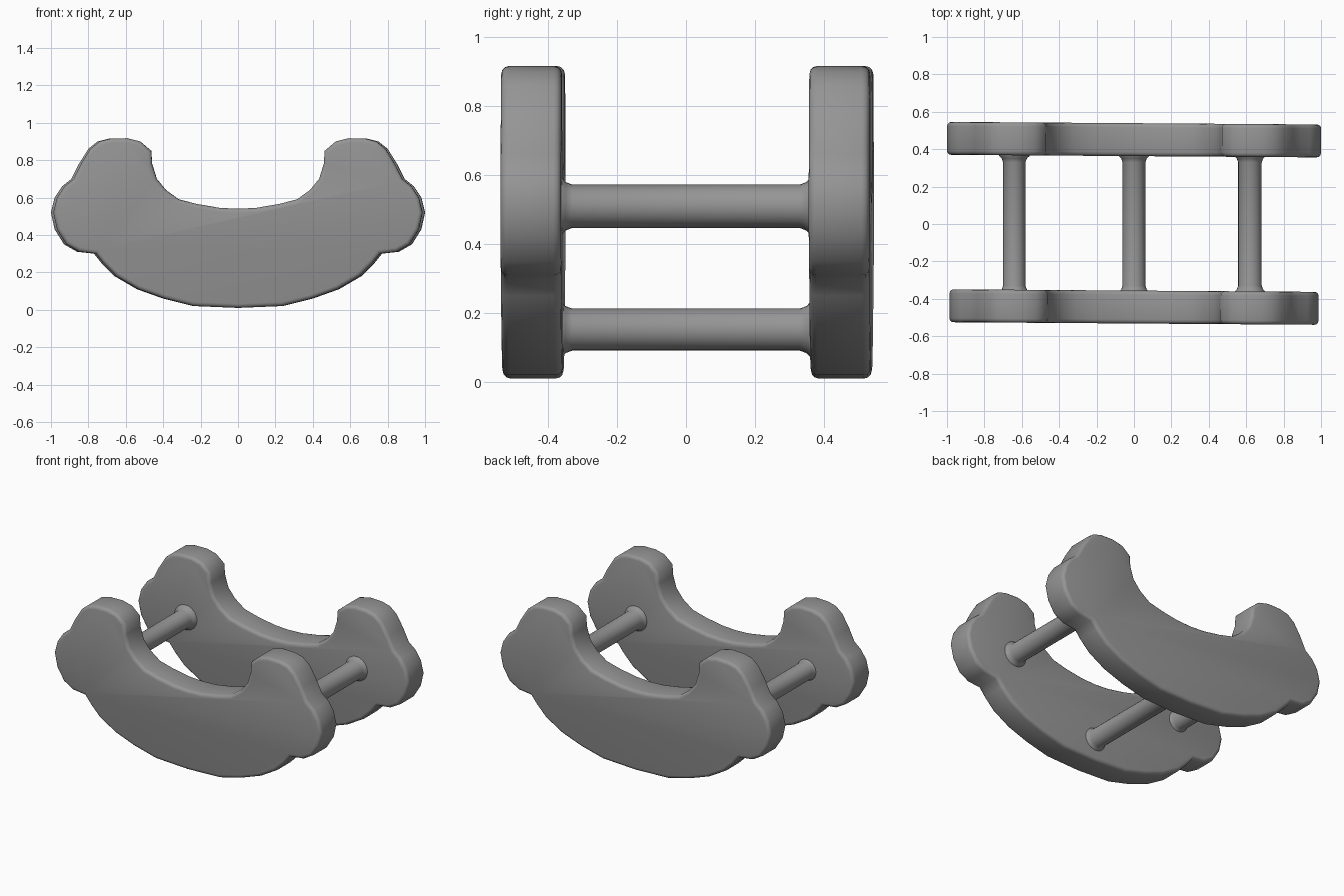
import bpy
import bmesh
import math
from mathutils import Matrix

cube = bpy.data.objects.get("Cube")
if cube:
    bpy.data.objects.remove(cube, do_unlink=True)

grey = bpy.data.materials.new("plain grey")
grey.use_nodes = True
colour = (0.3, 0.3, 0.3, 1)
grey.diffuse_color = colour
grey.node_tree.nodes["Principled BSDF"].inputs["Base Color"].default_value = colour

# Right half of the rocker outline, from bottom middle to top middle
HALF = [(0, .01), (.24, .02), (.4, .06), (.54, .11), (.66, .18), (.73, .25),
        (.77, .3), (.86, .31), (.93, .35), (.98, .43), (1, .52), (.98, .6),
        (.94, .66), (.89, .7), (.85, .78), (.8, .86), (.75, .9), (.69, .915),
        (.6, .917), (.53, .9), (.47, .85), (.465, .78), (.44, .7), (.39, .64),
        (.32, .59), (.22, .565), (.1, .545), (0, .54)]


def finish(bm, name):
    bmesh.ops.recalc_face_normals(bm, faces=bm.faces)
    mesh = bpy.data.meshes.new(name)
    bm.to_mesh(mesh)
    bm.free()
    mesh.materials.append(grey)
    obj = bpy.data.objects.new(name, mesh)
    bpy.context.collection.objects.link(obj)
    return obj


def smooth(obj, angle):
    bpy.ops.object.select_all(action='DESELECT')
    obj.select_set(True)
    bpy.context.view_layer.objects.active = obj
    bpy.ops.object.shade_smooth_by_angle(angle=math.radians(angle))


def rocker(name, y, width):
    # Mirrored outline, extruded through the panel thickness
    outline = HALF + [(-x, z) for x, z in HALF[-2:0:-1]]
    bm = bmesh.new()
    face = bm.faces.new([bm.verts.new((x * width, -.088, z)) for x, z in outline])
    result = bmesh.ops.extrude_face_region(bm, geom=[face])
    moved = [v for v in result["geom"] if isinstance(v, bmesh.types.BMVert)]
    bmesh.ops.translate(bm, verts=moved, vec=(0, .176, 0))
    # Soft rim around both flat faces
    rim = [e for e in bm.edges if abs(e.verts[0].co.y - e.verts[1].co.y) < .01]
    bmesh.ops.bevel(bm, geom=rim, offset=.022, segments=3, profile=.5, affect='EDGES')
    bmesh.ops.rotate(bm, verts=bm.verts, cent=(0, 0, 0),
                     matrix=Matrix.Rotation(-.007, 3, 'Z'))
    obj = finish(bm, name)
    obj.location.y = y
    smooth(obj, 50)


def rod(name, x, z, radius):
    # Round bar whose ends flare gently into the panels
    profile = [(-.39, 1.45), (-.363, 1.35), (-.35, 1.12), (-.33, 1),
               (.33, 1), (.35, 1.12), (.363, 1.35), (.39, 1.45)]
    sides = 24
    bm = bmesh.new()
    rings = []
    for y, scale in profile:
        rings.append([bm.verts.new((math.cos(a) * radius * scale, y,
                                    math.sin(a) * radius * scale))
                      for a in (math.tau * i / sides for i in range(sides))])
    for a, b in zip(rings, rings[1:]):
        for i in range(sides):
            j = (i + 1) % sides
            bm.faces.new((a[i], a[j], b[j], b[i]))
    bm.faces.new(rings[0])
    bm.faces.new(rings[-1])
    obj = finish(bm, name)
    obj.location = (x, 0, z)
    smooth(obj, 60)


rocker("front_rocker", -.444, .987)
rocker("back_rocker", .451, 1)
rod("right_rod", -.64, .51, .06)
rod("bottom_rod", 0, .152, .061)
rod("left_rod", .62, .51, .063)
